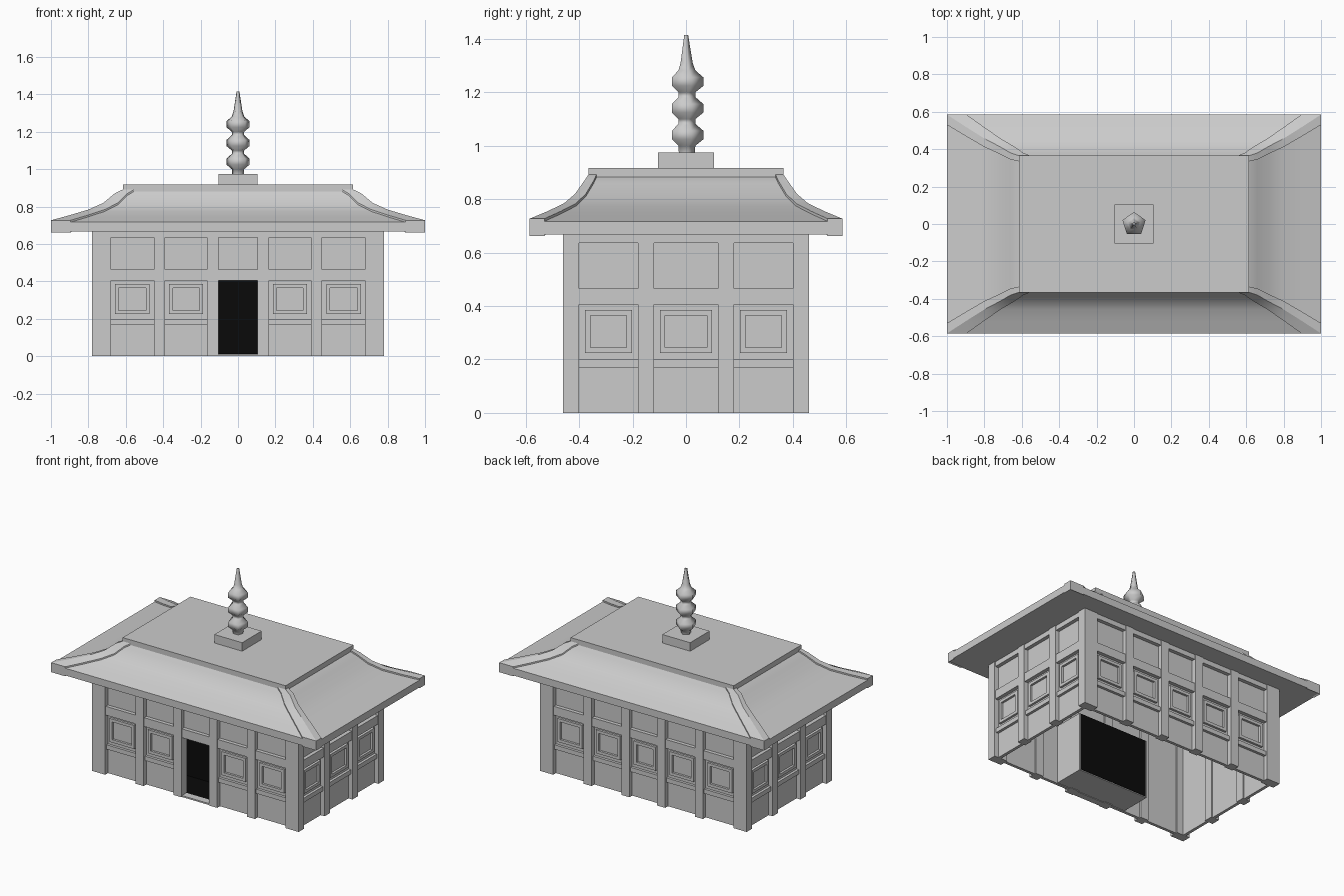
import bpy, bmesh, math
from mathutils import Matrix, Vector

old = bpy.data.objects.get("Cube")
if old:
    bpy.data.objects.remove(old)


def material(name, value):
    m = bpy.data.materials.new(name)
    m.use_nodes = True
    m.diffuse_color = (value, value, value, 1)
    m.node_tree.nodes["Principled BSDF"].inputs["Base Color"].default_value = (value, value, value, 1)
    return m


GREY = material("stone grey", 0.6)
BLACK = material("doorway black", 0.003)


def finish(bm, name, mat=GREY, smooth=None):
    bmesh.ops.recalc_face_normals(bm, faces=bm.faces)
    mesh = bpy.data.meshes.new(name)
    bm.to_mesh(mesh)
    bm.free()
    mesh.materials.append(mat)
    obj = bpy.data.objects.new(name, mesh)
    bpy.context.collection.objects.link(obj)
    if smooth:
        bpy.ops.object.select_all(action="DESELECT")
        obj.select_set(True)
        bpy.context.view_layer.objects.active = obj
        bpy.ops.object.shade_smooth_by_angle(angle=math.radians(smooth))
    return obj


def box(bm, lo, hi, turn=Matrix()):
    lo, hi = Vector(lo), Vector(hi)
    size = Matrix.Diagonal((*(hi - lo), 1))
    bmesh.ops.create_cube(bm, size=1, matrix=turn @ Matrix.Translation((lo + hi) / 2) @ size)


def bridge(bm, rings, closed=True):
    for a, b in zip(rings, rings[1:]):
        for i in range(len(a) if closed else len(a) - 1):
            j = (i + 1) % len(a)
            bm.faces.new((a[i], a[j], b[j], b[i]))


HX, HY, WALL_TOP = 0.78, 0.46, 0.67
DOOR, DOOR_TOP = 0.105, 0.405


# One wall: recessed panels, posts, beams and window frames
def facade(name, depth, bays, angle, door=False):
    turn = Matrix.Rotation(angle, 4, "Z")
    panels, posts, beams, frames = (bmesh.new() for _ in range(4))

    def part(bm, u0, u1, back, front, z0, z1):
        box(bm, (u0, -depth + front, z0), (u1, -depth + back, z1), turn)

    for n, (u0, u1) in enumerate(bays):
        is_door = door and u0 < 0 < u1
        part(panels, u0, u1, 0.05, 0.03, DOOR_TOP if is_door else 0, WALL_TOP)
        part(beams, u0, u1, 0.05, 0.005, 0.405, 0.465)
        part(beams, u0, u1, 0.05, 0.005, 0.635, WALL_TOP)
        if n:
            part(posts, bays[n - 1][1], u0, 0.06, 0, 0, WALL_TOP)
        if is_door:
            continue
        part(beams, u0, u1, 0.05, 0.012, 0.17, 0.2)
        a, b, z0, z1, w = u0 + 0.022, u1 - 0.022, 0.225, 0.385, 0.02
        for v0, v1, low, high in ((a, b, z0, z0 + w), (a, b, z1 - w, z1),
                                  (a, a + w, z0 + w, z1 - w), (b - w, b, z0 + w, z1 - w)):
            part(frames, v0, v1, 0.035, 0.015, low, high)
    for bm, label in ((panels, "panels"), (posts, "posts"), (beams, "beams"), (frames, "window_frames")):
        finish(bm, f"{name}_{label}")


long_bays = [(-0.68, -0.45), (-0.39, -0.165), (-DOOR, DOOR), (0.165, 0.39), (0.45, 0.68)]
short_bays = [(-0.4, -0.18), (-0.12, 0.12), (0.18, 0.4)]
facade("front_wall", HY, long_bays, 0, True)
facade("back_wall", HY, long_bays, math.pi)
facade("left_wall", HX, short_bays, math.pi / 2)
facade("right_wall", HX, short_bays, -math.pi / 2)

# Corner posts
bm = bmesh.new()
for sx in (-1, 1):
    for sy in (-1, 1):
        box(bm, (sx * 0.73 - 0.05, sy * 0.43 - 0.03, 0), (sx * 0.73 + 0.05, sy * 0.43 + 0.03, WALL_TOP))
finish(bm, "corner_posts")

# Dark room behind the door, open to the front
bm = bmesh.new()
box(bm, (-0.26, -0.41, 0.012), (0.26, -0.2, DOOR_TOP))
bmesh.ops.delete(bm, geom=[f for f in bm.faces if f.calc_center_median().y < -0.4], context="FACES")
finish(bm, "dark_room", BLACK)
bm = bmesh.new()
box(bm, (-0.268, -0.41, 0.004), (0.268, -0.2, 0.01))
for s in (-1, 1):
    box(bm, (s * 0.265 - 0.003, -0.41, 0.01), (s * 0.265 + 0.003, -0.2, DOOR_TOP))
box(bm, (-DOOR, -0.455, 0), (DOOR, -0.41, 0.01))
finish(bm, "room_shell")

# Concave hipped roof: each station is (half x, half y, height)
stations = [(1, 0.585, 0.717), (0.9, 0.52, 0.744), (0.8, 0.457, 0.774), (0.72, 0.415, 0.81),
            (0.66, 0.38, 0.86), (0.615, 0.365, 0.882)]
bm = bmesh.new()
rings = []
for x, y, z in [(1, 0.585, 0.668)] + stations:
    rings.append([bm.verts.new((sx * x, sy * y, z)) for sx, sy in ((-1, -1), (1, -1), (1, 1), (-1, 1))])
bridge(bm, rings)
bm.faces.new(rings[0])
bm.faces.new(rings[-1])
finish(bm, "roof", smooth=25)

# Raised ribs folded over the four hips
bm = bmesh.new()
for sx in (-1, 1):
    for sy in (-1, 1):
        rings = []
        for i, (x, y, z) in enumerate(stations):
            t = i / (len(stations) - 1)
            dx, dy = 0.105 - 0.045 * t, 0.055 - 0.025 * t
            low = 0.662 if i == 0 else z - 0.02
            path = [(x - dx, y), (x, y), (x, y - dy)]
            section = [(*p, z + 0.01) for p in path] + [(*p, low) for p in reversed(path)]
            rings.append([bm.verts.new((sx * a, sy * b, c)) for a, b, c in section])
        bridge(bm, rings)
        for ring in (rings[0], rings[-1]):
            bm.faces.new((ring[0], ring[1], ring[4], ring[5]))
            bm.faces.new((ring[1], ring[2], ring[3], ring[4]))
finish(bm, "hip_ribs", smooth=25)

# Roof cap and finial plinth
bm = bmesh.new()
box(bm, (-0.615, -0.365, 0.878), (0.615, 0.365, 0.917))
finish(bm, "roof_cap")
bm = bmesh.new()
box(bm, (-0.105, -0.105, 0.915), (0.105, 0.105, 0.975))
finish(bm, "finial_plinth")

# Five-sided spire with three bulbs
profile = [(0.033, 0.97)]
for z in (1.04, 1.14, 1.24):
    profile += [(0.035, z - 0.04), (0.065, z - 0.016), (0.065, z + 0.016), (0.035, z + 0.042)]
profile += [(0.025, 1.31), (0.008, 1.415)]
bm = bmesh.new()
rings = [[bm.verts.new((-r * math.sin(math.tau * k / 5), r * math.cos(math.tau * k / 5), z))
          for k in range(5)] for r, z in profile]
bridge(bm, rings)
bm.faces.new(rings[0])
bm.faces.new(rings[-1])
finish(bm, "finial_spire", smooth=80)
